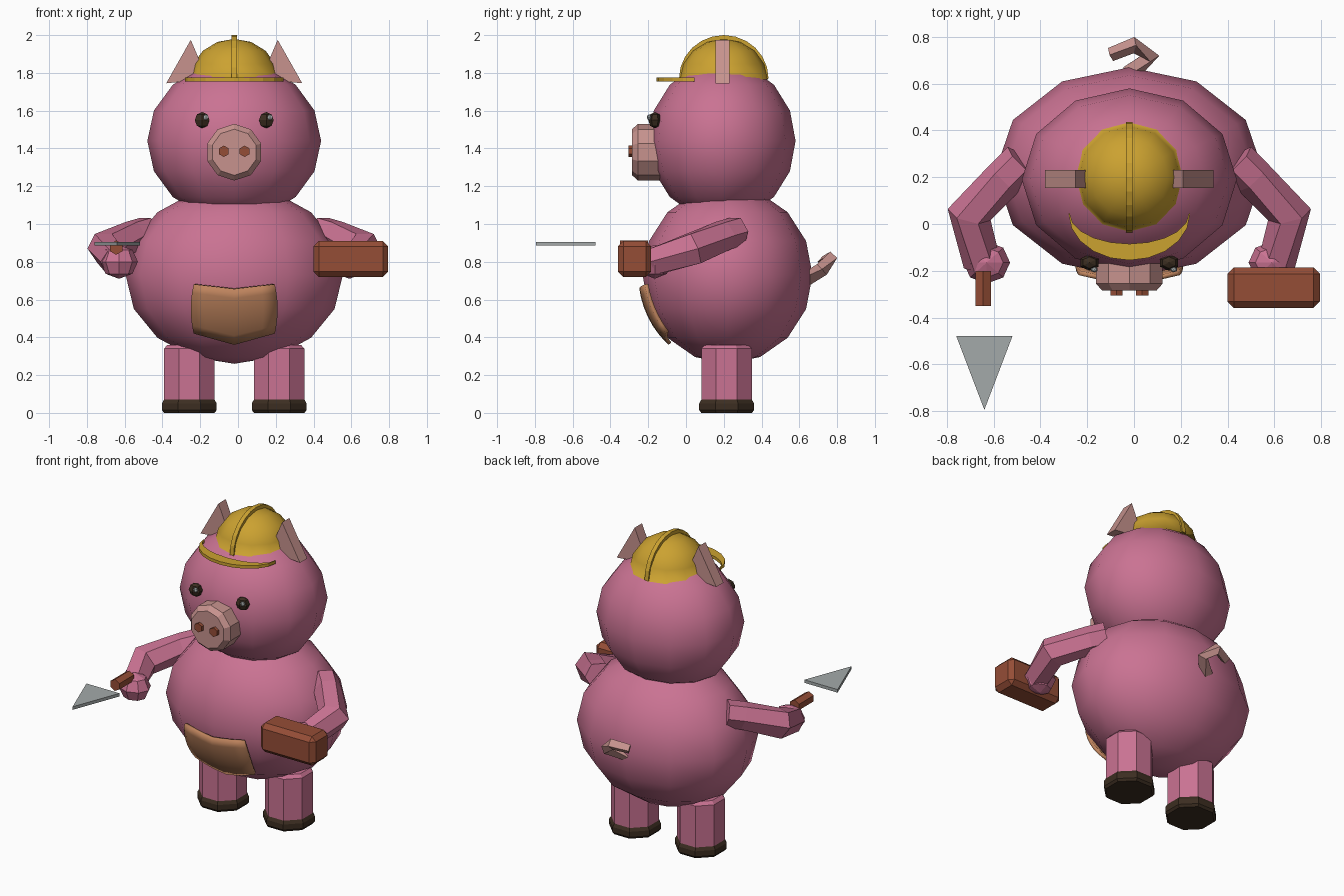
import bpy, bmesh, math
from mathutils import Vector, Matrix

if "Cube" in bpy.data.objects:
    bpy.data.objects.remove(bpy.data.objects["Cube"], do_unlink=True)

CX = -0.02  # symmetry plane of the animal


def material(name, rgb):
    m = bpy.data.materials.new(name)
    m.use_nodes = True
    m.diffuse_color = (*rgb, 1)
    m.node_tree.nodes["Principled BSDF"].inputs["Base Color"].default_value = (*rgb, 1)
    return m


pink = material("pink skin", (0.59, 0.17, 0.29))
pale = material("pale pink", (0.57, 0.29, 0.27))
yellow = material("hat yellow", (0.60, 0.36, 0.03))
brick_red = material("brick red", (0.30, 0.075, 0.037))
tan = material("apron tan", (0.52, 0.23, 0.11))
dark = material("dark brown", (0.045, 0.027, 0.015))
steel = material("steel grey", (0.37, 0.40, 0.40))


def finish(name, bm, mat, smooth=False):
    bmesh.ops.recalc_face_normals(bm, faces=bm.faces)
    mesh = bpy.data.meshes.new(name)
    bm.to_mesh(mesh)
    bm.free()
    mesh.materials.append(mat)
    for p in mesh.polygons:
        p.use_smooth = smooth
    ob = bpy.data.objects.new(name, mesh)
    bpy.context.collection.objects.link(ob)
    return ob


def ball(name, center, radii, segs, rings, mat, smooth=True, cut=None):
    """Ellipsoid with a vertex column at the front; optionally cut flat below a height."""
    bm = bmesh.new()
    bmesh.ops.create_uvsphere(bm, u_segments=segs, v_segments=rings, radius=1)
    bmesh.ops.transform(bm, matrix=Matrix.Translation(center) @ Matrix.Diagonal((*radii, 1)), verts=bm.verts)
    if cut is not None:
        bmesh.ops.bisect_plane(bm, geom=bm.verts[:] + bm.edges[:] + bm.faces[:],
                               plane_co=(0, 0, cut), plane_no=(0, 0, 1), clear_inner=True)
    return finish(name, bm, mat, smooth)


def loft(name, rings, mat):
    """Skin equal-length rings of points and cap both ends."""
    bm = bmesh.new()
    loops = [[bm.verts.new(p) for p in ring] for ring in rings]
    for a, b in zip(loops, loops[1:]):
        for i in range(len(a)):
            j = (i + 1) % len(a)
            bm.faces.new((a[i], a[j], b[j], b[i]))
    bm.faces.new(loops[0])
    bm.faces.new(loops[-1])
    return finish(name, bm, mat)


def turned(name, center, axis, profile, sides, mat):
    """Stack of polygons given as (distance along axis, radius)."""
    rot = Vector((0, 0, 1)).rotation_difference(Vector(axis)).to_matrix()
    rings = []
    for d, r in profile:
        ring = []
        for i in range(sides):
            a = math.tau * (i + 0.5) / sides
            ring.append(Vector(center) + rot @ Vector((r * math.cos(a), r * math.sin(a), d)))
        rings.append(ring)
    return loft(name, rings, mat)


def tube(name, points, radii, sides, mat):
    """Faceted tube along a bent path."""
    pts = [Vector(p) for p in points]
    rings = []
    for k, (p, r) in enumerate(zip(pts, radii)):
        ahead = pts[min(k + 1, len(pts) - 1)] - p
        behind = p - pts[max(k - 1, 0)]
        t = (ahead.normalized() + behind.normalized()).normalized()
        u = t.cross(Vector((0, 0, 1))).normalized()
        v = u.cross(t)
        rings.append([p + r * (math.cos(math.tau * i / sides) * u + math.sin(math.tau * i / sides) * v)
                      for i in range(sides)])
    return loft(name, rings, mat)


def bevel(ob, width):
    m = ob.modifiers.new("bevel", 'BEVEL')
    m.width = width
    m.segments = 1


# Body and head
BODY, BODY_R = Vector((CX, 0.22, 0.73)), Vector((0.575, 0.45, 0.47))
ball("body", BODY, BODY_R, 12, 8, pink)
ball("head", (CX, 0.19, 1.44), (0.46, 0.39, 0.42), 12, 8, pink)

# Paired parts
for side, s in (("left", 1), ("right", -1)):
    def X(d):
        return CX + s * d

    turned(side + "_leg", (X(0.238), 0.215, 0), (0, 0, 1),
           [(0.05, 0.145), (0.34, 0.145), (0.36, 0.125)], 8, pink)
    turned(side + "_hoof", (X(0.238), 0.215, 0), (0, 0, 1),
           [(0, 0.145), (0.015, 0.157), (0.05, 0.157), (0.07, 0.145)], 8, dark)
    tube(side + "_arm", [(X(0.46), 0.27, 0.96), (X(0.53), 0.20, 0.94), (X(0.685), 0.04, 0.87), (X(0.63), -0.17, 0.80)],
         [0.085, 0.085, 0.095, 0.08], 6, pink)
    ball(side + "_hand", (X(0.61), -0.165, 0.80), (0.1, 0.09, 0.09), 8, 4, pink, False)
    ball(side + "_eye", (X(0.17), -0.165, 1.55), (0.045, 0.035, 0.043), 6, 4, dark, False)
    ball(side + "_eye_glint", (X(0.17) + 0.02, -0.195, 1.565), (0.016, 0.012, 0.016), 6, 4, steel, False)
    turned(side + "_nostril", (X(0.055), -0.275, 1.385), (0, -1, 0), [(0, 0.03), (0.03, 0.03)], 6, brick_red)
    # Upright ear slab, thinner toward the outer corner
    outline = [(0.36, 1.745), (0.23, 1.975), (0.185, 1.87), (0.21, 1.76)]
    loft(side + "_ear", [[(X(x), y, z) for x, z in outline] for y in (0.155, 0.23)], pale)

# Snout
turned("snout", (CX, 0, 1.38), (0, -1, 0),
       [(0.13, 0.15), (0.255, 0.15), (0.285, 0.122)], 10, pale)

# Curled tail
tube("tail", [(-0.02, 0.64, 0.71), (0.07, 0.72, 0.76), (0.0, 0.765, 0.82), (-0.10, 0.725, 0.80)],
     [0.04, 0.038, 0.035, 0.03], 4, pale)

# Apron patch hugging the belly
bm = bmesh.new()
N = 6
grid = []
for j in range(N + 1):
    v = j / N
    row = []
    for i in range(N + 1):
        u = 2 * i / N - 1
        top, bottom = 0.655 + 0.025 * abs(u), 0.36 + 0.06 * abs(u)
        x = u * (0.215 + 0.06 * v * (1 - v))
        z = bottom + (top - bottom) * v
        R = BODY_R * 1.05
        y = BODY.y - R.y * math.sqrt(1 - (x / R.x) ** 2 - ((z - BODY.z) / R.z) ** 2)
        row.append(bm.verts.new((CX + x, y, z)))
    grid.append(row)
for a, b in zip(grid, grid[1:]):
    for i in range(N):
        bm.faces.new((a[i], a[i + 1], b[i + 1], b[i]))
apron = finish("apron", bm, tan, True)
m = apron.modifiers.new("thickness", 'SOLIDIFY')
m.thickness = 0.02

# Hard hat: dome, ridge and floating front brim
ball("hat_dome", (CX, 0.20, 1.765), (0.235, 0.235, 0.215), 12, 8, yellow, True, 1.765)
angles = [math.pi * i / 12 for i in range(13)]
arc = [(0.20 + 0.237 * math.cos(a), 1.77 + 0.23 * math.sin(a)) for a in angles]
loft("hat_ridge", [[(CX + dx, y, z) for y, z in arc] for dx in (-0.014, 0.014)], yellow)
bm = bmesh.new()
strip = []
for i in range(11):
    a = math.pi * (i / 10 - 0.5)
    sx, cy = math.sin(a), math.cos(a)
    outer = (CX + 0.26 * sx, 0.045 - 0.2 * cy)
    inner = (CX + 0.255 * sx, 0.045 - 0.13 * cy)
    strip.append([bm.verts.new((*p, 1.765)) for p in (outer, inner)])
for a, b in zip(strip, strip[1:]):
    bm.faces.new((a[0], b[0], b[1], a[1]))
brim = finish("hat_brim", bm, yellow)
m = brim.modifiers.new("thickness", 'SOLIDIFY')
m.thickness, m.offset = 0.02, 0

# Brick in the left hand
x0, x1, z0, z1 = 0.40, 0.795, 0.72, 0.91
brick = loft("brick", [[(x0, y, z0), (x1, y, z0), (x1, y, z1), (x0, y, z1)] for y in (-0.36, -0.185)], brick_red)
bevel(brick, 0.028)

# Trowel in the right hand
turned("trowel_handle", (-0.645, -0.2, 0.875), (0, -1, 0), [(0, 0.038), (0.15, 0.038)], 6, brick_red)
blade = [(-0.76, -0.48), (-0.52, -0.48), (-0.64, -0.795)]
loft("trowel_blade", [[(x, y, z) for x, y in blade] for z in (0.885, 0.905)], steel)
